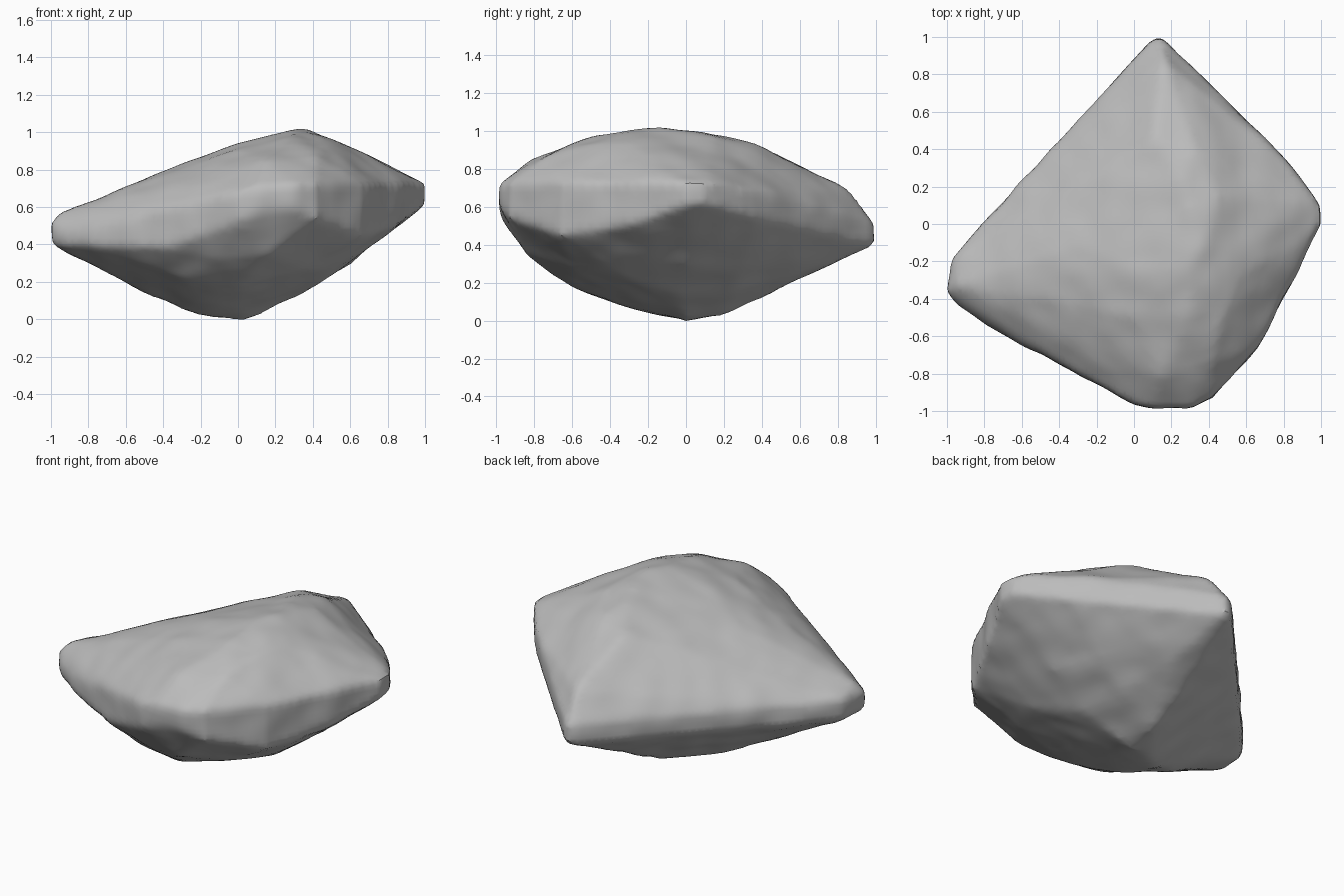
import bpy, bmesh
from mathutils import noise

cube = bpy.data.objects.get("Cube")
if cube:
    bpy.data.objects.remove(cube, do_unlink=True)

# Widest outline of the stone: x, y, lower z, upper z
BELT = [
    (0.10, 0.99, 0.40, 0.52), (0.16, 0.99, 0.40, 0.52), (0.80, 0.36, 0.54, 0.69),
    (1.00, 0.10, 0.62, 0.73), (1.00, 0.00, 0.61, 0.73), (0.85, -0.30, 0.50, 0.72),
    (0.66, -0.66, 0.45, 0.73), (0.42, -0.93, 0.54, 0.73), (0.30, -0.985, 0.60, 0.72),
    (0.10, -0.985, 0.58, 0.71), (0.00, -0.96, 0.52, 0.68), (-0.40, -0.75, 0.38, 0.50),
    (-0.81, -0.53, 0.40, 0.47), (-0.95, -0.43, 0.40, 0.48), (-1.00, -0.36, 0.40, 0.52),
    (-0.98, -0.20, 0.40, 0.52), (-0.81, 0.00, 0.40, 0.52),
]
# Crown: summit, ridges and shoulders
CROWN = [
    (0.28, -0.25, 1.02), (0.37, -0.12, 1.02), (0.27, 0.20, 0.98), (0.32, 0.40, 0.92),
    (0.16, 0.88, 0.68), (0.60, -0.10, 0.92), (0.55, -0.30, 0.94), (0.47, -0.50, 0.94),
    (0.42, -0.74, 0.87), (0.30, -0.47, 0.98), (0.15, -0.82, 0.85), (0.00, -0.25, 0.94),
    (-0.95, -0.33, 0.57), (-0.30, -0.42, 0.81), (-0.50, -0.57, 0.62), (-0.12, -0.78, 0.74),
    (0.12, 0.45, 0.89), (0.45, 0.15, 0.96), (-0.30, -0.12, 0.83), (0.00, -0.50, 0.91),
]
# Rounded underside
BASE = [
    (-0.05, 0.00, 0.0), (-0.13, -0.03, 0.0), (0.03, 0.00, 0.0), (0.02, 0.20, 0.03),
    (0.02, 0.43, 0.14), (0.15, 0.00, 0.04), (0.00, -0.22, 0.05), (-0.30, -0.15, 0.05),
    (-0.50, -0.23, 0.14), (0.35, -0.05, 0.14), (0.60, 0.00, 0.30), (0.30, 0.25, 0.16),
    (0.50, 0.30, 0.29), (0.30, 0.52, 0.27), (0.50, -0.35, 0.25), (0.35, -0.60, 0.27),
    (0.00, -0.60, 0.17), (0.15, -0.84, 0.34), (-0.10, -0.78, 0.32), (-0.30, -0.60, 0.22),
    (-0.20, -0.43, 0.11), (0.05, 0.62, 0.23), (0.20, 0.60, 0.24),
]

# Skin the contours with a hull
bm = bmesh.new()
for x, y, low, high in BELT:
    bm.verts.new((x, y, low))
    bm.verts.new((x, y, high))
for p in CROWN + BASE:
    bm.verts.new(p)
bmesh.ops.convex_hull(bm, input=bm.verts)
loose = [v for v in bm.verts if not v.link_faces]
bmesh.ops.delete(bm, geom=loose, context='VERTS')
bmesh.ops.recalc_face_normals(bm, faces=bm.faces)
mesh = bpy.data.meshes.new("boulder")
bm.to_mesh(mesh)
bm.free()
boulder = bpy.data.objects.new("boulder", mesh)
bpy.context.collection.objects.link(boulder)

# Even out the surface and soften the hull edges
remesh = boulder.modifiers.new("even_surface", 'REMESH')
remesh.mode = 'VOXEL'
remesh.voxel_size = 0.03
soften = boulder.modifiers.new("soften", 'SMOOTH')
soften.factor = 0.5
soften.iterations = 2
bpy.context.view_layer.objects.active = boulder
boulder.select_set(True)
for name in ("even_surface", "soften"):
    bpy.ops.object.modifier_apply(modifier=name)

# Gentle weathering
mesh = boulder.data
normals = [v.normal.copy() for v in mesh.vertices]
for v, n in zip(mesh.vertices, normals):
    v.co += n * 0.01 * noise.noise(v.co * 6.0)

# Single stone colour
stone = bpy.data.materials.new("stone_grey")
stone.use_nodes = True
colour = (0.5, 0.5, 0.5, 1.0)
stone.diffuse_color = colour
stone.node_tree.nodes["Principled BSDF"].inputs["Base Color"].default_value = colour
mesh.materials.clear()
mesh.materials.append(stone)
bpy.ops.object.shade_smooth_by_angle(angle=0.6)
